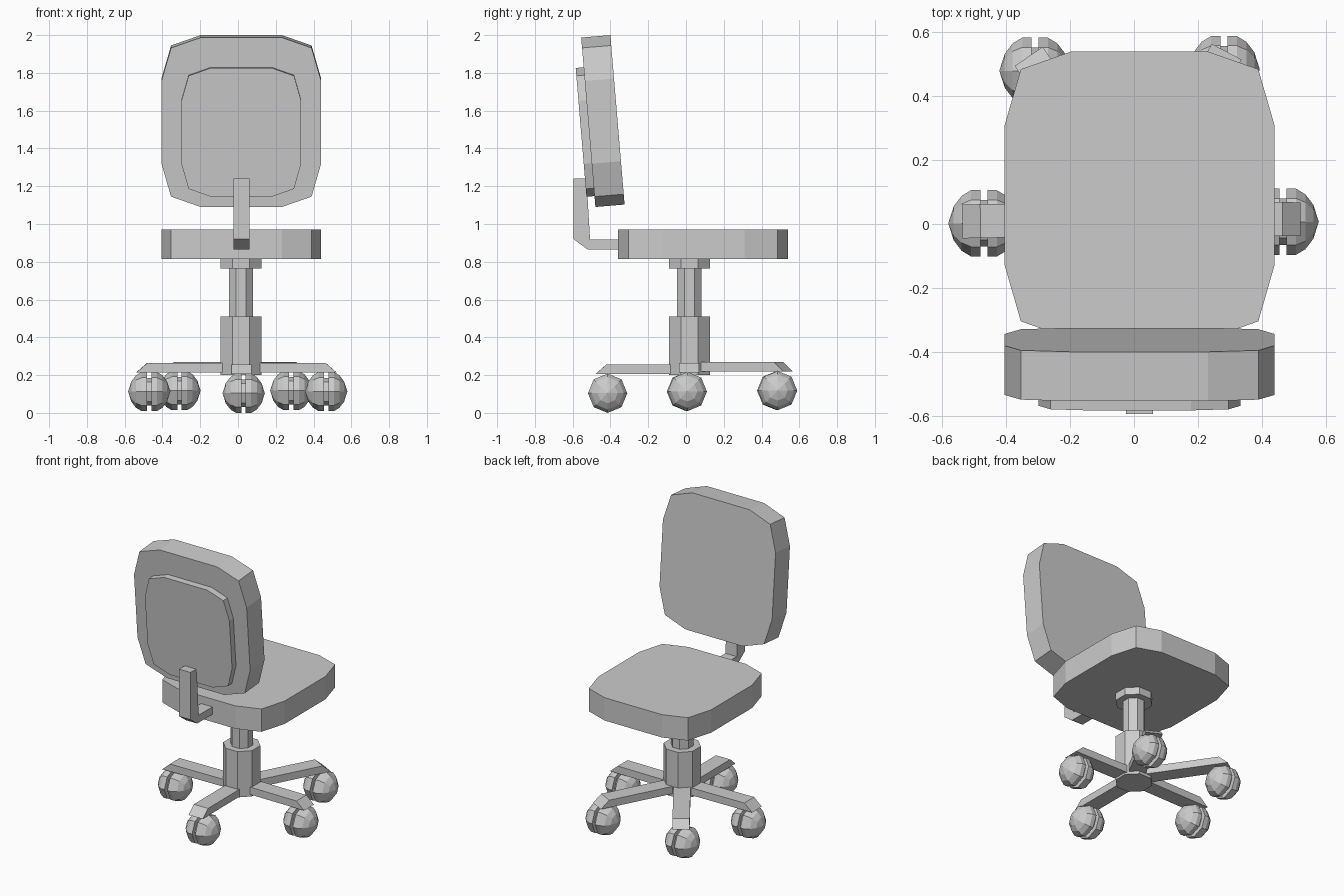
import bpy, bmesh
from math import radians, tau, atan2, pi
from mathutils import Matrix, Vector

if "Cube" in bpy.data.objects:
    bpy.data.objects.remove(bpy.data.objects["Cube"], do_unlink=True)

grey = bpy.data.materials.new("plain_grey")
grey.use_nodes = True
COLOUR = (0.6, 0.6, 0.6, 1)
grey.diffuse_color = COLOUR
grey.node_tree.nodes["Principled BSDF"].inputs["Base Color"].default_value = COLOUR


def finish(name, bm, matrix):
    """Turn a bmesh into a flat shaded object."""
    bmesh.ops.remove_doubles(bm, verts=bm.verts, dist=0.0005)
    bmesh.ops.recalc_face_normals(bm, faces=bm.faces)
    bm.transform(matrix)
    mesh = bpy.data.meshes.new(name)
    bm.to_mesh(mesh)
    bm.free()
    mesh.materials.append(grey)
    obj = bpy.data.objects.new(name, mesh)
    bpy.context.collection.objects.link(obj)
    return obj


def prism(name, outline, low, high, matrix=Matrix()):
    """Extrude a 2D outline along local z."""
    bm = bmesh.new()
    face = bm.faces.new([bm.verts.new((x, y, low)) for x, y in outline])
    top = bmesh.ops.extrude_face_region(bm, geom=[face])["geom"]
    moved = [v for v in top if isinstance(v, bmesh.types.BMVert)]
    bmesh.ops.translate(bm, verts=moved, vec=(0, 0, high - low))
    return finish(name, bm, matrix)


def lathe(name, profile, sides, matrix=Matrix(), turn=0):
    """Spin (radius, height) points about local z."""
    bm = bmesh.new()
    verts = [bm.verts.new((r, 0, z)) for r, z in profile]
    edges = [bm.edges.new(pair) for pair in zip(verts, verts[1:])]
    bmesh.ops.spin(bm, geom=verts + edges, cent=(0, 0, 0), axis=(0, 0, 1),
                   angle=tau, steps=sides, use_duplicate=False)
    return finish(name, bm, matrix @ Matrix.Rotation(turn, 4, "Z"))


# Cushion outline: a rectangle with corners cut in two steps
corner = [(0.4225, 0.22), (0.372, 0.395), (0.215, 0.45)]
half = corner + [(-x, y) for x, y in reversed(corner)]
cushion = half + [(-x, -y) for x, y in half]
small_cushion = [(x * 0.75, y * 0.76) for x, y in cushion]

# Seat
prism("seat", cushion, 0.815, 0.97, Matrix.Translation((0.0175, 0.09, 0)))

# Tilted backrest with its rear plate
tilt = Matrix.Translation((0.0175, -0.44, 1.545)) @ Matrix.Rotation(radians(94.8), 4, "X")
prism("backrest", cushion, -0.0775, 0.0775, tilt)
prism("backrest_plate", small_cushion, 0.0775, 0.12, tilt @ Matrix.Translation((0, -0.05, 0)))

# Bracket joining seat and backrest: side profile (y, z) extruded along x
bracket = [(-0.595, 1.24), (-0.527, 1.24), (-0.508, 0.917), (-0.34, 0.917),
           (-0.34, 0.866), (-0.522, 0.866), (-0.595, 0.92)]
along_x = Matrix(((0, 0, 1, 0), (1, 0, 0, 0), (0, 1, 0, 0), (0, 0, 0, 1)))
prism("back_bracket", bracket, -0.025, 0.06, along_x)

# Column: sleeve, piston and collar
column = [(0, 0.2), (0.117, 0.2), (0.117, 0.51), (0.07, 0.51),
          (0.07, 0.765), (0.117, 0.765), (0.117, 0.82), (0, 0.82)]
hub = Vector((0.016, 0.018))
lathe("column", column, 8, Matrix.Translation((*hub, 0)), pi / 8)

# Castor: two half balls with a narrow core
side = [(0, 0.112), (0.053, 0.095), (0.086, 0.07), (0.104, 0.04), (0.104, 0.011), (0.073, 0.011)]
castor = side + [(r, -z) for r, z in reversed(side)]

# Five legs, each with (tip x, tip y), (wheel x, wheel y, wheel z)
legs = {
    "front": ((0.018, -0.48), (0.03, -0.415, 0.104)),
    "left": ((0.522, 0.015), (0.467, 0.007, 0.113)),
    "right": ((-0.538, 0.008), (-0.47, 0.002, 0.113)),
    "back_left": ((0.29, 0.54), (0.282, 0.485, 0.118)),
    "back_right": ((-0.33, 0.525), (-0.31, 0.48, 0.118)),
}
for name, (tip, wheel) in legs.items():
    reach = Vector(tip) - hub
    length = reach.length
    low = wheel[2] + 0.101
    shape = [(0, low), (length, low), (length - 0.057, low + 0.05), (0, low + 0.05)]
    aim = Matrix.Translation((*hub, 0)) @ Matrix.Rotation(atan2(reach.y, reach.x), 4, "Z")
    prism(name + "_leg", shape, -0.053, 0.053, aim @ Matrix.Rotation(pi / 2, 4, "X"))
    lathe(name + "_castor", castor, 8,
          Matrix.Translation(wheel) @ Matrix.Rotation(pi / 2, 4, "Y"))
